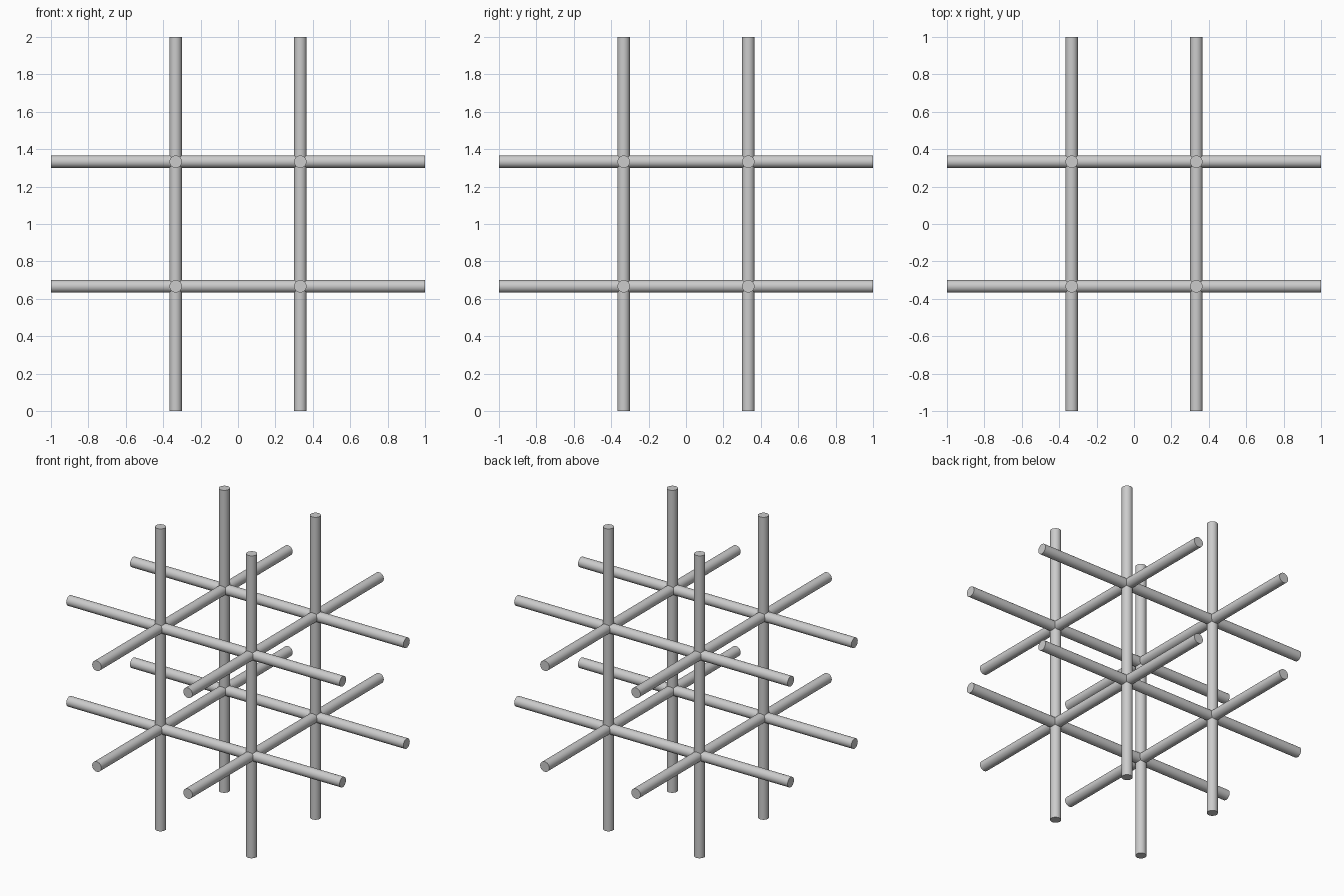
import bpy
from math import pi

if "Cube" in bpy.data.objects:
    bpy.data.objects.remove(bpy.data.objects["Cube"])

LENGTH = 2.0
RADIUS = 0.0333
OFFSET = 1 / 3
CENTRE_Z = 1.0

# axis name -> (rotation, the two axes the rods are spread over)
AXES = {
    "x": ((0, pi / 2, 0), (1, 2)),
    "y": ((pi / 2, 0, 0), (0, 2)),
    "z": ((0, 0, 0), (0, 1)),
}


def add_rod(name, location, rotation):
    bpy.ops.mesh.primitive_cylinder_add(
        vertices=32, radius=RADIUS, depth=LENGTH,
        location=location, rotation=rotation)
    rod = bpy.context.object
    rod.name = name
    bpy.ops.object.shade_smooth_by_angle()


# Four parallel rods along each axis, crossing at eight nodes
for axis, (rotation, (a, b)) in AXES.items():
    number = 1
    for u in (-OFFSET, OFFSET):
        for v in (-OFFSET, OFFSET):
            location = [0, 0, CENTRE_Z]
            location[a] += u
            location[b] += v
            add_rod(f"{axis}_rod_{number}", location, rotation)
            number += 1
